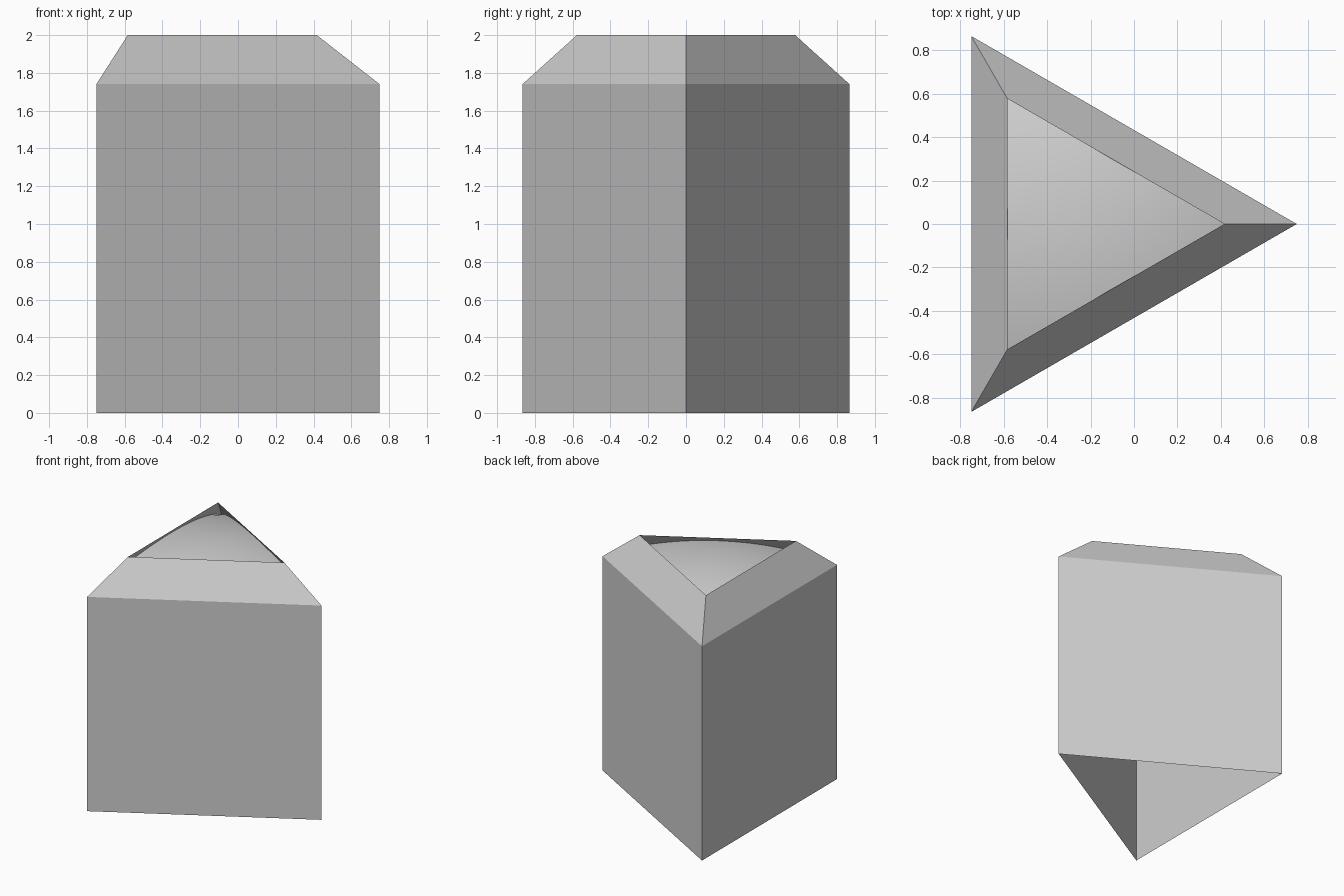
import bpy, bmesh, math
from mathutils import Vector

cube = bpy.data.objects.get("Cube")
if cube:
    bpy.data.objects.remove(cube, do_unlink=True)

# One plain grey for everything
grey = bpy.data.materials.new("light_grey")
grey.use_nodes = True
grey.diffuse_color = (0.62, 0.62, 0.62, 1)
grey.node_tree.nodes["Principled BSDF"].inputs["Base Color"].default_value = grey.diffuse_color

CENTRE = Vector((-0.25, 0, 0))
WALL_TOP, TOP = 1.74, 2.0
OUTER, INNER = 1.0, 0.667     # corner distances of the body and the top opening
DOME_RADIUS = 2.12


def make_object(name, bm):
    mesh = bpy.data.meshes.new(name)
    bm.to_mesh(mesh)
    bm.free()
    mesh.materials.append(grey)
    obj = bpy.data.objects.new(name, mesh)
    bpy.context.collection.objects.link(obj)
    return obj


def direction(angle):
    return Vector((math.cos(angle), math.sin(angle), 0))


# Triangular sleeve, open at the base and top, with a sloping shoulder
bm = bmesh.new()
rings = []
for radius, z in ((OUTER, 0), (OUTER, WALL_TOP), (INNER, TOP)):
    rings.append([bm.verts.new(CENTRE + direction(i * math.tau / 3) * radius + Vector((0, 0, z)))
                  for i in range(3)])
for low, high in zip(rings, rings[1:]):
    for i in range(3):
        j = (i + 1) % 3
        bm.faces.new((low[i], low[j], high[j], high[i]))
make_object("triangular_sleeve", bm)

# Shallow round dome just under the opening
bm = bmesh.new()
SIDES, RINGS = 72, 14
peak = bm.verts.new(CENTRE + Vector((0, 0, TOP - 0.001)))
previous = None
for r in range(1, RINGS + 1):
    radius = r / RINGS
    z = TOP - 0.001 - DOME_RADIUS + math.sqrt(DOME_RADIUS ** 2 - radius ** 2)
    ring = [bm.verts.new(CENTRE + direction(i * math.tau / SIDES) * radius + Vector((0, 0, z)))
            for i in range(SIDES)]
    for i in range(SIDES):
        j = (i + 1) % SIDES
        if previous:
            bm.faces.new((previous[i], ring[i], ring[j], previous[j]))
        else:
            bm.faces.new((peak, ring[i], ring[j]))
    previous = ring

# Trim the dome against the inside of each shoulder
rise, run = TOP - WALL_TOP, (OUTER - INNER) / 2
for i in range(3):
    out = direction(math.pi / 3 + i * math.tau / 3)
    bmesh.ops.bisect_plane(bm, geom=bm.verts[:] + bm.edges[:] + bm.faces[:],
                           plane_co=CENTRE + out * (INNER / 2 - 0.001) + Vector((0, 0, TOP)),
                           plane_no=(out * rise + Vector((0, 0, run))).normalized(),
                           clear_outer=True)
for face in bm.faces:
    face.smooth = True
make_object("dome_top", bm)
